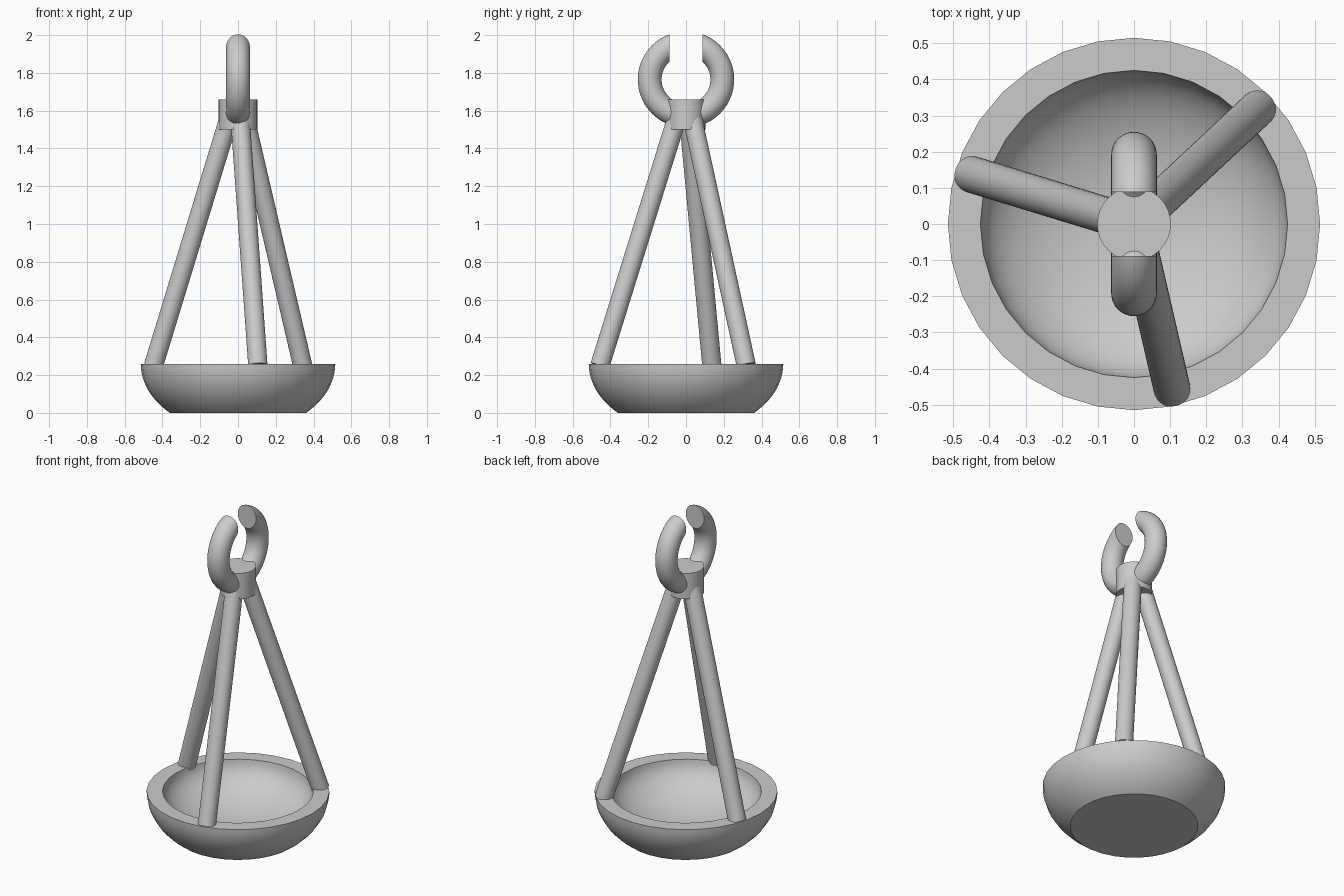
import bpy, bmesh, math
from mathutils import Vector

old = bpy.data.objects.get("Cube")
if old:
    bpy.data.objects.remove(old, do_unlink=True)

grey = bpy.data.materials.new("plain grey")
grey.use_nodes = True
grey.diffuse_color = (0.6, 0.6, 0.6, 1)
grey.node_tree.nodes["Principled BSDF"].inputs["Base Color"].default_value = (0.6, 0.6, 0.6, 1)


def finish(obj, name):
    obj.name = obj.data.name = name
    obj.data.materials.clear()
    obj.data.materials.append(grey)
    bpy.ops.object.select_all(action='DESELECT')
    obj.select_set(True)
    bpy.context.view_layer.objects.active = obj
    bpy.ops.object.shade_smooth_by_angle(angle=math.radians(35))
    return obj


def rod(name, start, end, radius):
    axis = end - start
    bpy.ops.mesh.primitive_cylinder_add(vertices=32, radius=radius, depth=axis.length,
                                        location=(start + end) / 2,
                                        rotation=axis.to_track_quat('Z', 'Y').to_euler())
    return finish(bpy.context.object, name)


def lathe(name, profile, segments):
    bm = bmesh.new()
    verts = [bm.verts.new((r, 0, z)) for r, z in profile]
    edges = [bm.edges.new(pair) for pair in zip(verts, verts[1:])]
    bmesh.ops.spin(bm, geom=verts + edges, cent=(0, 0, 0), axis=(0, 0, 1),
                   angle=math.tau, steps=segments, use_duplicate=False)
    bmesh.ops.remove_doubles(bm, verts=bm.verts, dist=0.0005)
    bmesh.ops.recalc_face_normals(bm, faces=bm.faces)
    mesh = bpy.data.meshes.new(name)
    bm.to_mesh(mesh)
    bm.free()
    obj = bpy.data.objects.new(name, mesh)
    bpy.context.collection.objects.link(obj)
    return finish(obj, name)


# Bowl: flattened round outside cut flat at the base, rounded hollow inside
RIM_Z, OUTER, INNER, STEPS = 0.26, 0.515, 0.425, 12
OUTER_DROP, INNER_DROP = 0.364, 0.22
base_angle = math.asin(RIM_Z / OUTER_DROP)
profile = [(0, 0)]
for i in range(STEPS, -1, -1):
    a = base_angle * i / STEPS
    profile.append((OUTER * math.cos(a), RIM_Z - OUTER_DROP * math.sin(a)))
for i in range(STEPS + 1):
    a = math.pi / 2 * i / STEPS
    profile.append((INNER * math.cos(a), RIM_Z - INNER_DROP * math.sin(a)))
lathe("bowl", profile, 32)

# Three leaning rods from the rim to the hub
for i in range(3):
    a = math.radians(43 + 120 * i)
    out = Vector((math.cos(a), math.sin(a), 0))
    rod(f"support_rod_{i + 1}", out * 0.468 + Vector((0, 0, 0.25)),
        out * 0.037 + Vector((0, 0, 1.6)), 0.051)

# Hub
rod("hub", Vector((0, 0, 1.5)), Vector((0, 0, 1.66)), 0.102)

# Open ring, with its top gap cut by upright planes
bpy.ops.mesh.primitive_torus_add(major_radius=0.192, minor_radius=0.063,
                                 major_segments=64, minor_segments=32,
                                 location=(0, 0, 1.765), rotation=(0, math.pi / 2, 0))
ring = bpy.context.object
bpy.ops.mesh.primitive_cube_add(size=1, location=(0, 0, 1.93))
cutter = bpy.context.object
cutter.name = "gap_cutter"
cutter.scale = (0.4, 0.176, 0.3)
cutter.hide_render = True
gap = ring.modifiers.new("gap", 'BOOLEAN')
gap.operation = 'DIFFERENCE'
gap.solver = 'EXACT'
gap.object = cutter
bpy.context.view_layer.objects.active = ring
bpy.ops.object.modifier_apply(modifier=gap.name)
bpy.data.objects.remove(cutter, do_unlink=True)
finish(ring, "hanging_ring")
